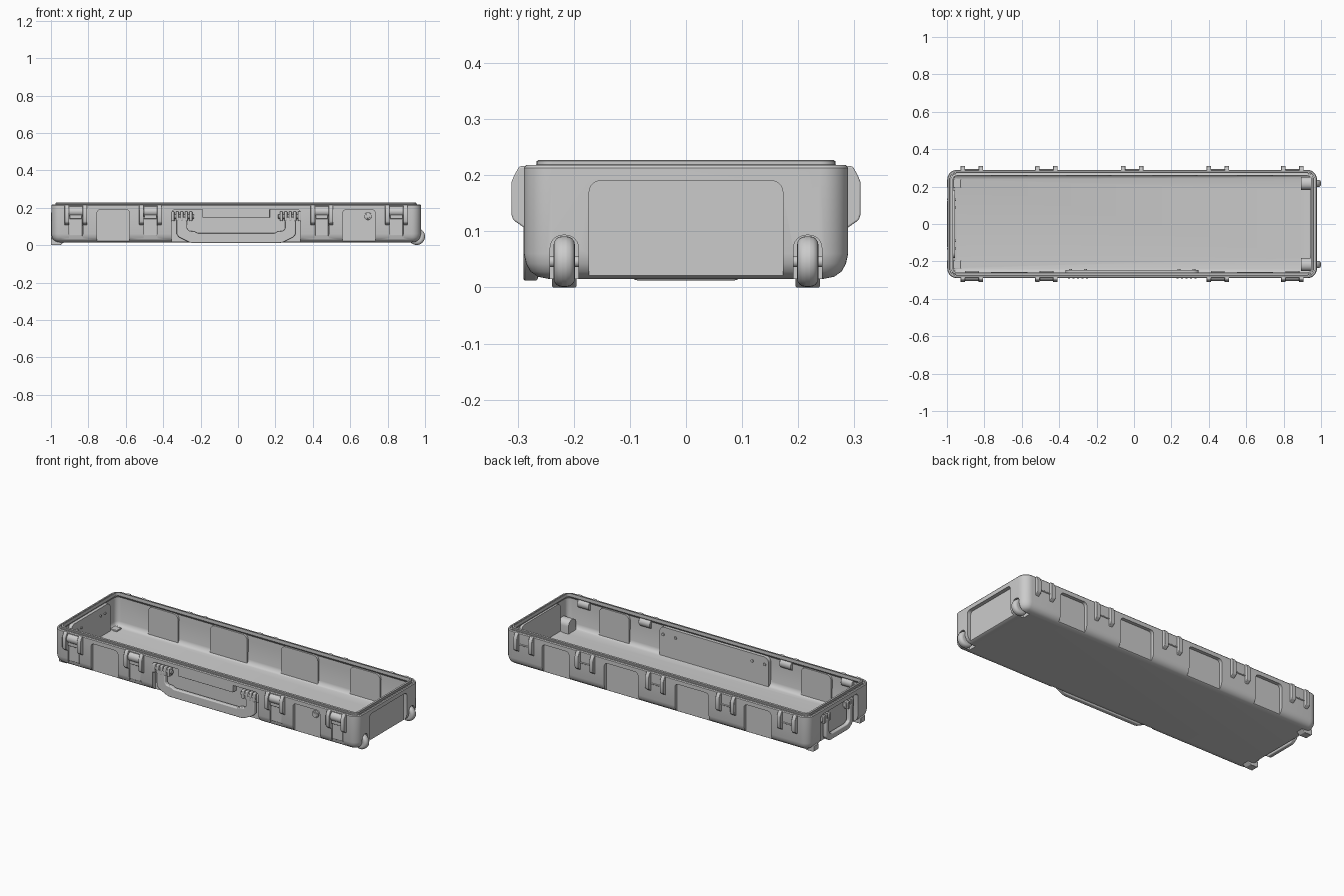
import bpy, bmesh, math

if "Cube" in bpy.data.objects:
    bpy.data.objects.remove(bpy.data.objects["Cube"])

HL, HW = 0.988, 0.289      # half length and half width of the tray
SHIFT = -0.01              # tray centre, wheels stick out on the right


def make(name, bm):
    bmesh.ops.recalc_face_normals(bm, faces=bm.faces[:])
    me = bpy.data.meshes.new(name)
    bm.to_mesh(me)
    bm.free()
    ob = bpy.data.objects.new(name, me)
    bpy.context.collection.objects.link(ob)
    return ob


def ring(inset, z):
    r = max(0.05 - inset, 0.012)
    pts = []
    for k, (sx, sy) in enumerate([(1, 1), (-1, 1), (-1, -1), (1, -1)]):
        cx, cy = sx * (HL - inset - r), sy * (HW - inset - r)
        for i in range(9):
            a = math.pi / 2 * (k + i / 8)
            pts.append((cx + r * math.cos(a), cy + r * math.sin(a), z))
    return pts


def loft(name, prof):
    bm = bmesh.new()
    rows = [[bm.verts.new(p) for p in ring(*q)] for q in prof]
    n = len(rows[0])
    for a, b in zip(rows, rows[1:]):
        for i in range(n):
            bm.faces.new((a[i], a[(i + 1) % n], b[(i + 1) % n], b[i]))
    bm.faces.new(rows[0])
    bm.faces.new(rows[-1])
    return make(name, bm)


def prism(name, pts, axis, a, b, bevel=0):
    """Outline (u, z) pushed along the x or y axis from a to b."""
    bm = bmesh.new()
    put = (lambda u, z, d: (d, u, z)) if axis == 'x' else (lambda u, z, d: (u, d, z))
    lo = [bm.verts.new(put(u, z, a)) for u, z in pts]
    hi = [bm.verts.new(put(u, z, b)) for u, z in pts]
    n = len(pts)
    bm.faces.new(lo)
    bm.faces.new(hi)
    for i in range(n):
        bm.faces.new((lo[i], lo[(i + 1) % n], hi[(i + 1) % n], hi[i]))
    ob = make(name, bm)
    if bevel:
        m = ob.modifiers.new("Bevel", 'BEVEL')
        m.width, m.segments, m.limit_method = bevel, 3, 'ANGLE'
    return ob


def arch(c, w, z0, z1, r):
    """Upright panel with rounded top corners."""
    pts = [(c - w / 2, z0), (c + w / 2, z0)]
    for cx, a0 in ((c + w / 2 - r, 0), (c - w / 2 + r, 90)):
        for i in range(7):
            a = math.radians(a0 + 15 * i)
            pts.append((cx + r * math.cos(a), z1 - r + r * math.sin(a)))
    return pts


def box(c, w, z0, z1):
    return [(c - w / 2, z0), (c + w / 2, z0), (c + w / 2, z1), (c - w / 2, z1)]


def cylinder(name, r, length, loc, axis, bevel=0, segs=32):
    rot = {'x': (0, math.pi / 2, 0), 'y': (math.pi / 2, 0, 0)}[axis]
    bpy.ops.mesh.primitive_cylinder_add(vertices=segs, radius=r, depth=length, location=loc, rotation=rot)
    ob = bpy.context.object
    ob.name = name
    if bevel:
        m = ob.modifiers.new("Bevel", 'BEVEL')
        m.width, m.segments, m.limit_method = bevel, 4, 'ANGLE'
        m.angle_limit = math.radians(50)
    return ob


def subtract(ob, cutters):
    for c in cutters:
        m = ob.modifiers.new("Cut", 'BOOLEAN')
        m.operation, m.solver, m.object = 'DIFFERENCE', 'EXACT', c
        bpy.context.view_layer.objects.active = ob
        bpy.ops.object.modifier_apply(modifier=m.name)
        bpy.data.objects.remove(c)


# Outer tray with grooved rim, and the cavity inside it
tray = loft("tray", [(0.045, 0.015), (0.025, 0.019), (0.012, 0.028), (0.004, 0.042), (0, 0.06),
                     (0, 0.213), (0.004, 0.218), (0.012, 0.218), (0.013, 0.211), (0.019, 0.211),
                     (0.020, 0.218), (0.023, 0.219), (0.023, 0.225), (0.026, 0.227), (0.032, 0.227)])
cavity = loft("cavity", [(0.05, 0.027), (0.036, 0.031), (0.026, 0.042), (0.023, 0.055),
                         (0.021, 0.195), (0.031, 0.208), (0.031, 0.26)])

# Outside recesses: (axis, side, centre, width, top, depth, corner radius)
recesses = [('x', 1, 0, 0.345, 0.19, 0.022, 0.02), ('x', -1, 0, 0.345, 0.19, 0.028, 0.02),
            ('y', -1, 0, 0.69, 0.19, 0.03, 0.02)]
for s in (-1, 1):
    recesses += [('y', -1, s * 0.657, 0.175, 0.19, 0.02, 0.02),
                 ('y', 1, s * 0.657, 0.175, 0.19, 0.02, 0.02),
                 ('y', 1, s * 0.23, 0.22, 0.19, 0.02, 0.02),
                 ('x', 1, s * 0.217, 0.05, 0.093, 0.073, 0.022)]
inner, outer = [], []
for axis, side, c, w, top, depth, r in recesses:
    face = HL if axis == 'x' else HW
    outer.append(prism("recess", arch(c, w, -0.05, top, r), axis,
                       side * (face - depth), side * (face + 0.1)))
    inner.append(prism("bulge", arch(c, w + 0.02, -0.05, top + 0.008, r + 0.01), axis,
                       side * (face - depth - 0.013), side * (face + 0.1)))

# Shallow slots below the latches
LATCH = [-0.857, -0.458, 0.458, 0.857]
for c in LATCH:
    outer.append(prism("slot", box(c, 0.075, -0.05, 0.208), 'y', -HW + 0.009, -HW - 0.1))
subtract(cavity, inner)
subtract(tray, [cavity] + outer)

# Paired ribs, front and back
RIB = [(0.275, 0.1), (0.289, 0.107), (0.308, 0.12), (0.311, 0.13), (0.311, 0.188),
       (0.306, 0.2), (0.297, 0.216), (0.275, 0.216)]
for side, name, centres in ((-1, "latch_rib", LATCH), (1, "hinge_rib", LATCH + [0])):
    for c in centres:
        for dx in (-0.048, 0.048):
            prism(name, [(side * y, z) for y, z in RIB], 'x', c + dx - 0.012, c + dx + 0.012, 0.003)
        if side > 0:
            cylinder("hinge_pin", 0.004, 0.08, (c, 0.289, 0.15), 'x', segs=12)

# Latches: barrel, lever and pull tab
for c in LATCH:
    cylinder("latch_barrel", 0.027, 0.074, (c, -0.277, 0.18), 'x', 0.003)
    prism("latch_lever", box(c, 0.066, 0.14, 0.168), 'y', -0.296, -0.27, 0.004)
    prism("latch_tab", box(c, 0.07, 0.048, 0.142), 'y', -0.286, -0.272, 0.003)

# Carry handles: front one long, left one short
def handle(name, axis, a, b, half_out, half_in):
    pts = [(-u, z) for u, z in half_out] + [(u, z) for u, z in reversed(half_out)]
    pts += [(u, z) for u, z in half_in] + [(-u, z) for u, z in reversed(half_in)]
    return prism(name, pts, axis, a, b, 0.005)


handle("front_handle", 'y', -0.290, -0.264,
       [(0.318, 0.15), (0.318, 0.058), (0.305, 0.042), (0.25, 0.015), (0.235, 0.012)],
       [(0.262, 0.15), (0.262, 0.088), (0.252, 0.076), (0.222, 0.073), (0.207, 0.064)])
handle("side_handle", 'x', -0.990, -0.966,
       [(0.125, 0.15), (0.125, 0.045), (0.115, 0.03), (0.092, 0.014), (0.085, 0.012)],
       [(0.095, 0.15), (0.095, 0.07), (0.09, 0.056), (0.075, 0.048), (0.07, 0.046)])

# Handle mounts: rows of knuckles on a pin
for s in (-1, 1):
    for i in range(5):
        c = s * 0.29 + (i - 2) * 0.024
        prism("front_knuckle", box(c, 0.016, 0.128, 0.18), 'y', -0.291, -0.255, 0.005)
    cylinder("front_handle_pin", 0.012, 0.13, (s * 0.29, -0.274, 0.153), 'x', 0.002, 16)
    for i in range(3):
        c = s * 0.11 + (i - 1) * 0.022
        prism("side_knuckle", box(c, 0.014, 0.128, 0.176), 'x', -0.989, -0.955, 0.004)
    prism("side_mount", box(s * 0.11, 0.07, 0.138, 0.166), 'x', -0.98, -0.955, 0.003)

# Raised tongue above the front handle, and the pressure valve
prism("front_tongue", box(0, 0.36, 0.148, 0.196), 'y', -0.289, -0.255, 0.002)
cylinder("valve", 0.02, 0.012, (0.705, -0.272, 0.155), 'y', 0.002)
cylinder("valve_cap", 0.012, 0.018, (0.705, -0.272, 0.155), 'y', 0.002)

# Wheels with axles on the right, feet on the left
for s in (-1, 1):
    y = s * 0.217
    cylinder("wheel", 0.045, 0.038, (0.965, y, 0.046), 'y', 0.015)
    cylinder("axle", 0.01, 0.06, (0.965, y, 0.046), 'y', segs=16)
    prism("left_foot", [(-0.99, 0.035), (-0.99, 0.006), (-0.984, 0), (-0.94, 0), (-0.915, 0.02),
                        (-0.915, 0.035)], 'y', y - 0.022, y + 0.022, 0.003)

# Small lock bolts inside the front wall and the left wall
for s in (-1, 1):
    for dx in (-0.04, 0.04):
        cylinder("inner_bolt", 0.008, 0.008, (s * 0.29 + dx, -0.244, 0.155), 'y', segs=16)
        cylinder("inner_side_bolt", 0.007, 0.008, (-0.946, s * 0.11 + dx / 2, 0.152), 'x', segs=16)

# Centre the whole case and smooth the rounded surfaces
bpy.ops.object.select_all(action='SELECT')
for ob in bpy.context.selected_objects:
    ob.location.x += SHIFT
bpy.context.view_layer.objects.active = tray
bpy.ops.object.shade_smooth_by_angle(angle=math.radians(35))
